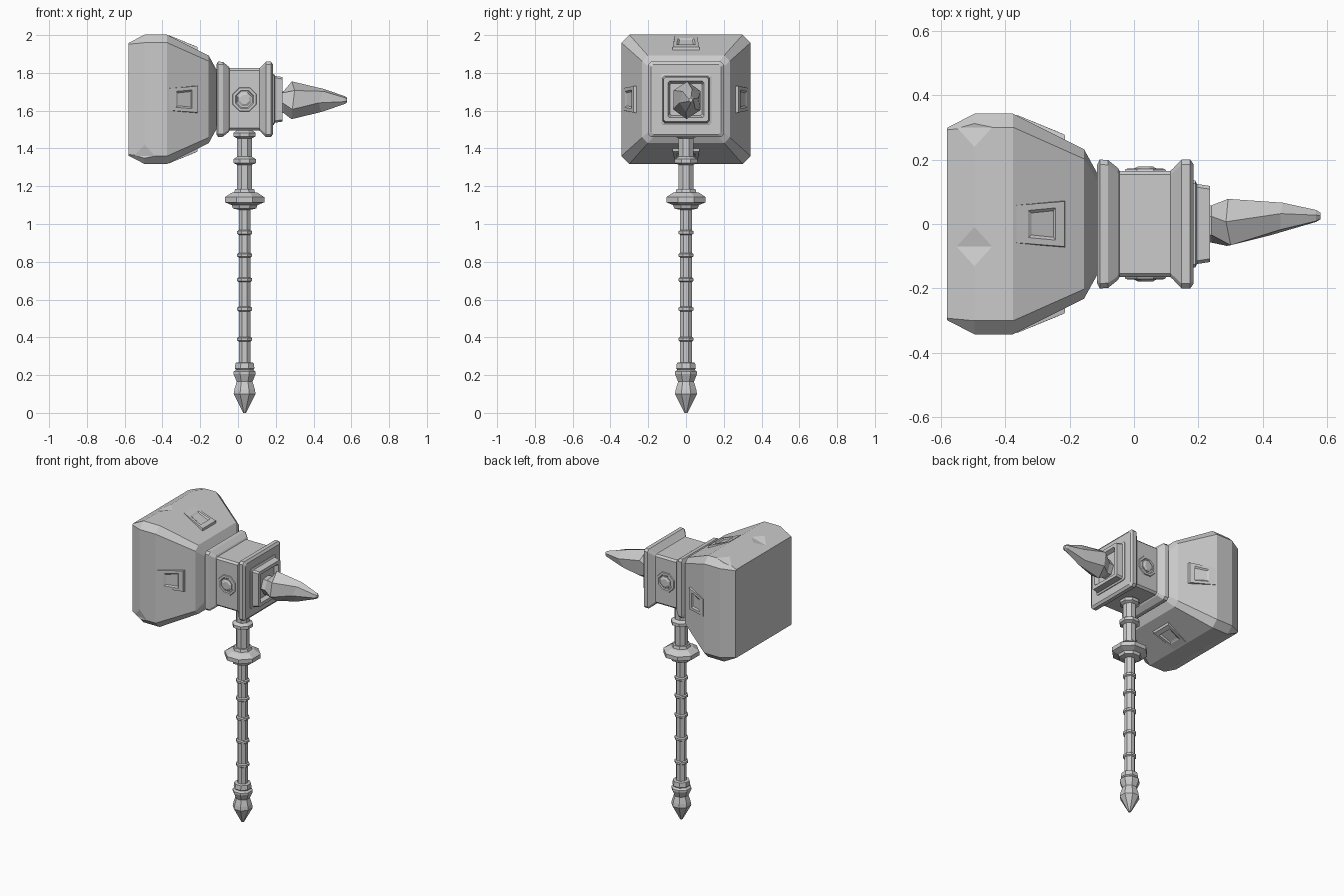
import bpy, bmesh, random
from math import pi, cos, sin
from mathutils import Matrix, Vector

random.seed(4)
cube = bpy.data.objects.get("Cube")
if cube:
    bpy.data.objects.remove(cube, do_unlink=True)

GREY = (0.6, 0.6, 0.6, 1)
iron = bpy.data.materials.new("grey_iron")
iron.use_nodes = True
iron.diffuse_color = GREY
bsdf = iron.node_tree.nodes["Principled BSDF"]
bsdf.inputs["Base Color"].default_value = GREY

HEAD_Z = 1.66     # height of the head axis
SHAFT_X = 0.035   # handle axis
HEAD = Matrix.Translation((0, 0, HEAD_Z))


def loft(name, rings, matrix):
    """Skin matching rings of points and cap both ends."""
    bm = bmesh.new()
    loops = [[bm.verts.new(matrix @ Vector(p)) for p in ring] for ring in rings]
    n = len(loops[0])
    for a, b in zip(loops, loops[1:]):
        for i in range(n):
            j = (i + 1) % n
            bm.faces.new((a[i], a[j], b[j], b[i]))
    bm.faces.new(loops[0][::-1])
    bm.faces.new(loops[-1])
    bmesh.ops.recalc_face_normals(bm, faces=bm.faces)
    mesh = bpy.data.meshes.new(name)
    bm.to_mesh(mesh)
    bm.free()
    mesh.materials.append(iron)
    obj = bpy.data.objects.new(name, mesh)
    bpy.context.collection.objects.link(obj)
    return obj


def square(x, h, c):
    """Square ring across the x axis with corners cut by c."""
    k = h - c
    return [(x, h, k), (x, k, h), (x, -k, h), (x, -h, k),
            (x, -h, -k), (x, -k, -h), (x, k, -h), (x, h, -k)]


def block(name, profile):
    return loft(name, [square(*p) for p in profile], HEAD)


def lathe(name, profile, matrix, sides=8):
    """Turned part with flats facing the axes; profile is (radius, height)."""
    rings = []
    for r, h in profile:
        r /= cos(pi / sides)
        angles = [2 * pi * (i + 0.5) / sides for i in range(sides)]
        rings.append([(r * cos(a), r * sin(a), h) for a in angles])
    return loft(name, rings, matrix)


# Hammer head
head = block("hammer_head", [
    (-0.58, 0.298, 0.006), (-0.495, 0.342, 0.042), (-0.375, 0.342, 0.042),
    (-0.155, 0.232, 0.03), (-0.11, 0.15, 0.02)])


# Shallow V-shaped chips across the ridge of the striking end
def chip(y, turn):
    start, end = Vector((-0.55, y, 0.3135)), Vector((-0.44, y, 0.342))
    reach = (end - start) * 0.2
    rings = [[p, p + Vector((0, 0.09, 0.021)), p + Vector((0, -0.09, 0.021))]
             for p in (start - reach, end + reach)]
    cutter = loft("chip_cutter", rings, HEAD @ Matrix.Rotation(turn, 4, 'X'))
    mod = head.modifiers.new("chip", 'BOOLEAN')
    mod.operation = 'DIFFERENCE'
    mod.solver = 'EXACT'
    mod.object = cutter
    bpy.context.view_layer.objects.active = head
    bpy.ops.object.modifier_apply(modifier=mod.name)
    bpy.data.objects.remove(cutter, do_unlink=True)


chip(-0.07, 0)
chip(0.3, 0)
chip(-0.3, pi / 2)


# Recessed plates on the four sloping sides, lifting away toward the socket
def plate_ring(x0, x1, w0, w1, lift0, lift1):
    h0 = 0.342 - 0.5 * (x0 + 0.375) + lift0
    h1 = 0.342 - 0.5 * (x1 + 0.375) + lift1
    return [(x0, -w0, h0), (x1, -w1, h1), (x1, w1, h1), (x0, w0, h0)]


plate = [plate_ring(-0.365, -0.212, 0.062, 0.074, -0.015, -0.012),
         plate_ring(-0.365, -0.215, 0.058, 0.07, 0.002, 0.015),
         plate_ring(-0.328, -0.243, 0.042, 0.05, 0.005, 0.013),
         plate_ring(-0.318, -0.25, 0.034, 0.041, 0.001, 0.002)]
for i, side in enumerate(("top", "front", "bottom", "back")):
    loft(side + "_head_plate", plate, HEAD @ Matrix.Rotation(i * pi / 2, 4, 'X'))

# Socket block with its two flared collars
block("socket_block", [
    (-0.115, 0.183, 0.012), (-0.106, 0.2, 0.015), (-0.08, 0.198, 0.015),
    (-0.05, 0.174, 0.012), (-0.045, 0.165, 0.012), (0.113, 0.165, 0.012),
    (0.12, 0.171, 0.012), (0.148, 0.2, 0.015), (0.174, 0.2, 0.015),
    (0.185, 0.185, 0.012)])

# Stepped, hollowed mount for the spike
block("spike_mount", [
    (0.175, 0.135, 0.01), (0.19, 0.135, 0.01), (0.195, 0.124, 0.01),
    (0.235, 0.118, 0.01), (0.235, 0.096, 0.008), (0.21, 0.085, 0.008)])

# Rough-hewn spike
spike = []
for x, y, z, ry, rz, twist in (
        (0.2, 0, -0.015, 0.055, 0.06, 0.1), (0.24, 0, -0.015, 0.058, 0.062, 0.1),
        (0.305, 0.005, -0.005, 0.083, 0.1, 0.5),
        (0.44, 0.016, -0.006, 0.051, 0.064, 0.2),
        (0.565, 0.025, -0.004, 0.02, 0.021, 0.4), (0.578, 0.025, -0.004, 0.011, 0.012, 0.4)):
    ring = []
    for i in range(6):
        a = i * pi / 3 + twist
        px = x + (random.uniform(-0.025, 0.025) if 0.25 < x < 0.5 else 0)
        ring.append((px, y + ry * cos(a), z + rz * sin(a)))
    spike.append(ring)
loft("spike", spike, HEAD)

# Round bosses on the front and back of the socket
for side, sign in (("front", 1), ("back", -1)):
    m = Matrix.Translation((SHAFT_X, -sign * 0.16, HEAD_Z)) @ Matrix.Rotation(sign * pi / 2, 4, 'X')
    lathe(side + "_boss_ring", [(0.066, 0), (0.061, 0.011), (0.048, 0.012), (0.043, 0.006)], m)
    lathe(side + "_boss_stud", [(0.037, 0), (0.036, 0.011), (0.024, 0.018)], m)

# Handle
shaft = Matrix.Translation((SHAFT_X, 0, 0))
lathe("handle_grip", [(0.031, 0.22), (0.031, 1.1)], shaft)
lathe("handle_neck", [(0.039, 1.1), (0.039, 1.52)], shaft)
for i, z in enumerate((0.39, 0.55, 0.705, 0.835, 0.955)):
    lathe("grip_ring_%d" % (i + 1), [
        (0.03, z - 0.013), (0.039, z - 0.007), (0.039, z + 0.007), (0.03, z + 0.013)], shaft)
for name, z, r in (("neck_ring", 1.335, 0.06), ("socket_ring", 1.475, 0.058)):
    lathe(name, [(0.038, z - 0.022), (r, z - 0.012), (r, z + 0.008), (0.038, z + 0.022)], shaft)

# Guard and pommel
lathe("handle_guard", [
    (0.03, 1.075), (0.062, 1.082), (0.068, 1.1), (0.104, 1.115), (0.104, 1.142),
    (0.07, 1.165), (0.055, 1.168), (0.05, 1.185), (0.035, 1.185)], shaft)
lathe("pommel", [
    (0.008, 0), (0.058, 0.1), (0.054, 0.125), (0.042, 0.165), (0.058, 0.205),
    (0.058, 0.218), (0.046, 0.228), (0.052, 0.235), (0.048, 0.265), (0.03, 0.268)], shaft)
